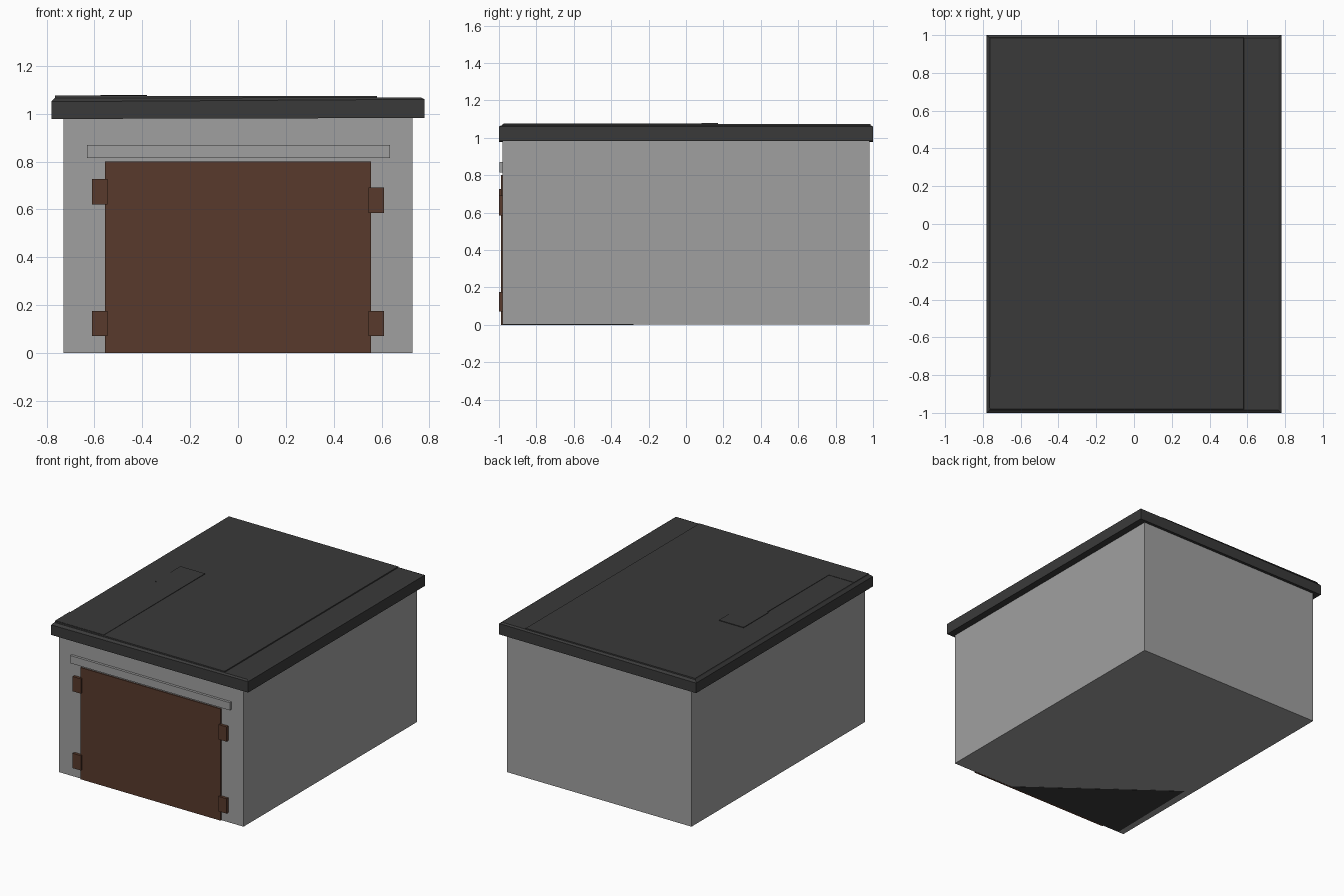
import bpy, bmesh

if "Cube" in bpy.data.objects:
    bpy.data.objects.remove(bpy.data.objects["Cube"])


def material(name, rgb):
    m = bpy.data.materials.new(name)
    m.diffuse_color = (*rgb, 1)
    m.use_nodes = True
    m.node_tree.nodes["Principled BSDF"].inputs["Base Color"].default_value = m.diffuse_color
    return m


GREY = material("concrete grey", (0.352, 0.352, 0.352))
DARK = material("roof felt dark grey", (0.042, 0.042, 0.042))
BROWN = material("door brown", (0.098, 0.042, 0.025))


def loft(name, rings, mat):
    """Stack closed rings of points, bottom to top, and cap both ends."""
    bm = bmesh.new()
    vs = [[bm.verts.new(p) for p in r] for r in rings]
    n = len(vs[0])
    bm.faces.new(vs[0][::-1])
    bm.faces.new(vs[-1])
    for a, b in zip(vs, vs[1:]):
        for i in range(n):
            j = (i + 1) % n
            bm.faces.new((a[i], a[j], b[j], b[i]))
    bmesh.ops.recalc_face_normals(bm, faces=bm.faces)
    me = bpy.data.meshes.new(name)
    bm.to_mesh(me)
    bm.free()
    me.materials.append(mat)
    ob = bpy.data.objects.new(name, me)
    bpy.context.collection.objects.link(ob)
    return ob


def rect(x0, x1, y0, y1, zl, zr=None):
    """Rectangle ring; zl and zr are the heights at the left and right ends."""
    zr = zl if zr is None else zr
    return [(x0, y0, zl), (x1, y0, zr), (x1, y1, zr), (x0, y1, zl)]


def box(name, x, y, z, mat):
    return loft(name, [rect(*x, *y, z[0]), rect(*x, *y, z[1])], mat)


# Garage body
box("walls", (-0.73, 0.73), (-0.98, 0.98), (0.001, 0.99), GREY)

# Dark patch under the front of the floor
patch = [(-0.685, -0.975), (0.25, -0.975), (-0.675, -0.28)]
loft("floor_patch", [[(x, y, z) for x, y in patch] for z in (0.0, 0.002)], DARK)

# Door, four hinges and the rail above it
box("door", (-0.555, 0.555), (-0.988, -0.975), (0, 0.80), BROWN)
for side, top in ((-1, 0.62), (1, 0.585)):
    for z in (0.07, top):
        x = sorted((side * 0.545, side * 0.61))
        box("door_hinge", x, (-1.0, -0.975), (z, z + 0.106), BROWN)
box("door_rail", (-0.63, 0.635), (-0.998, -0.975), (0.815, 0.87), GREY)

# Roof slab with a chamfered rim
loft("roof_slab", [rect(-0.78, 0.78, -1, 1, 0.978, 0.982),
                   rect(-0.78, 0.78, -1, 1, 1.05, 1.06),
                   rect(-0.765, 0.765, -0.985, 0.985, 1.066, 1.067)], DARK)

# Main felt layer, stopping short of the right edge
loft("roof_felt", [rect(-0.77, 0.585, -0.985, 0.988, 1.055),
                   rect(-0.762, 0.58, -0.98, 0.985, 1.0735)], DARK)

# Raised L-shaped felt repair, slightly higher at the back
outline = [(-0.765, -0.975), (-0.38, -0.975), (-0.38, 0.17), (-0.575, 0.17),
           (-0.575, -0.11), (-0.565, -0.11), (-0.565, -0.81), (-0.765, -0.81)]
loft("roof_repair", [[(x, y, 1.07) for x, y in outline],
                     [(x, y, 1.0775 + 0.002 * y) for x, y in outline]], DARK)
